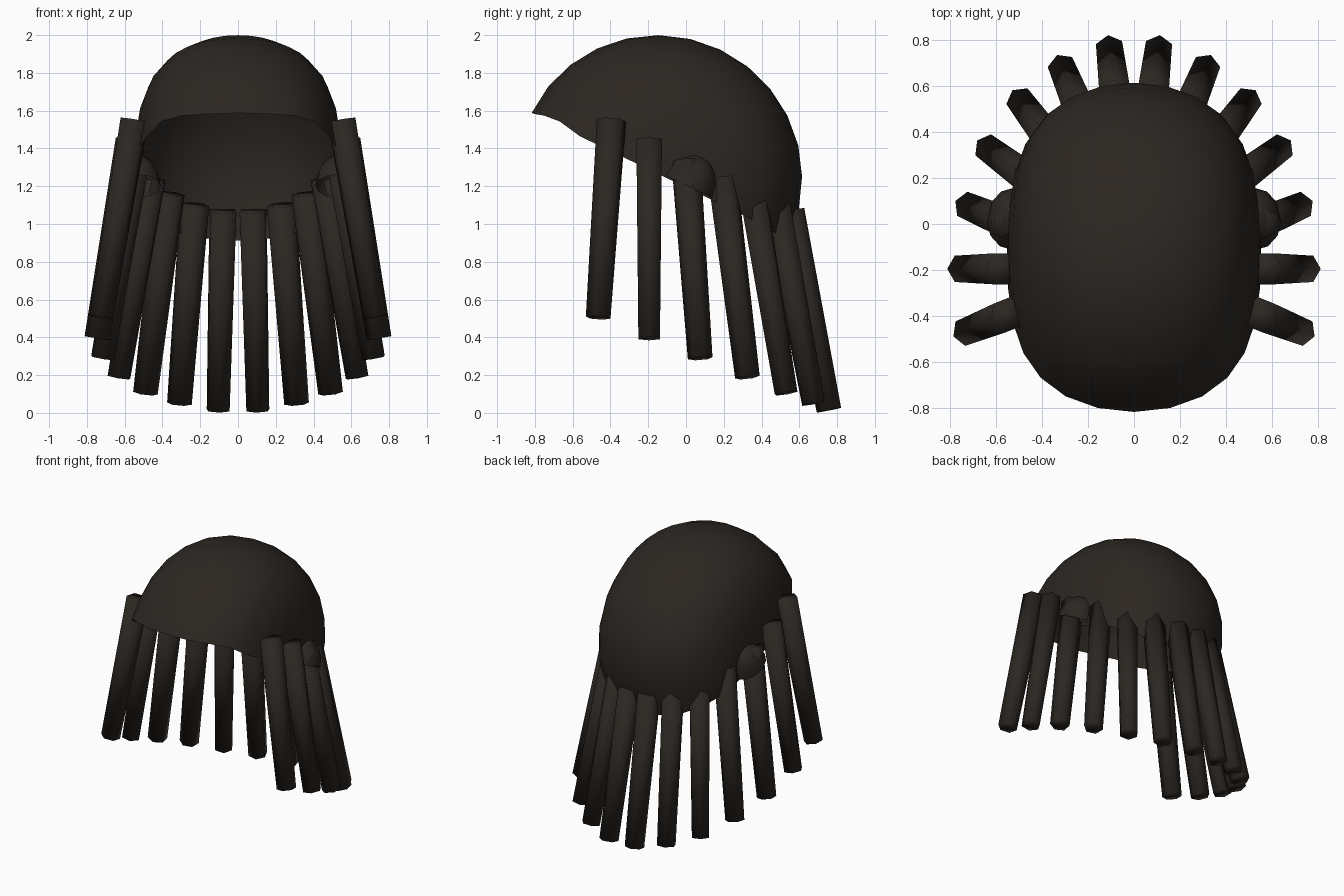
import bpy, bmesh, math
from mathutils import Matrix, Vector

if "Cube" in bpy.data.objects:
    bpy.data.objects.remove(bpy.data.objects["Cube"])

mat = bpy.data.materials.new("dark_brown")
mat.diffuse_color = (0.025, 0.02, 0.016, 1)
mat.use_nodes = True
mat.node_tree.nodes["Principled BSDF"].inputs["Base Color"].default_value = mat.diffuse_color


def finish(name, bm):
    me = bpy.data.meshes.new(name)
    for f in bm.faces:
        f.smooth = True
    bm.to_mesh(me)
    bm.free()
    ob = bpy.data.objects.new(name, me)
    bpy.context.collection.objects.link(ob)
    me.materials.append(mat)
    return ob


def half_sphere(segments, rings):
    bm = bmesh.new()
    bmesh.ops.create_uvsphere(bm, u_segments=segments, v_segments=rings, radius=1)
    low = [v for v in bm.verts if v.co.z < -0.001]
    bmesh.ops.delete(bm, geom=low, context='VERTS')
    return bm


tilt = Matrix.Rotation(math.radians(-25.7), 4, 'X')

# Open hair cap with a fuller-than-round cross-section
bm = half_sphere(28, 14)
for v in bm.verts:
    front = -v.co.y
    x = v.co.x * (1.29 - 0.29 * v.co.x ** 2)
    near_rim = max(0, 1 - v.co.z / 0.4)
    lift = 0.035 * max(0, 1 - abs(front - 0.82) / 0.17) * near_rim
    lift -= 0.02 * max(0, (v.co.y - 0.7) / 0.3) * near_rim
    p = tilt @ Vector((x * 0.553, v.co.y * 0.755, v.co.z * 0.736))
    v.co = p + Vector((0, -0.137, 1.26 + lift))
finish("hair_cap", bm)

# Hanging locks: top centre, bottom centre
locks = [
    ((0.55, -0.395, 1.55), (0.725, -0.465, 0.505)),
    ((0.57, -0.195, 1.445), (0.747, -0.195, 0.395)),
    ((0.54, 0.0, 1.335), (0.717, 0.075, 0.29)),
    ((0.455, 0.195, 1.24), (0.63, 0.325, 0.19)),
    ((0.36, 0.355, 1.16), (0.49, 0.53, 0.105)),
    ((0.23, 0.48, 1.10), (0.31, 0.675, 0.05)),
    ((0.08, 0.55, 1.07), (0.105, 0.757, 0.014)),
]


def lock(name, top, bottom):
    top, bottom = Vector(top), Vector(bottom)
    axis = (bottom - top).normalized()
    out = bottom - top
    out.z = 0
    out = (out - axis * out.dot(axis)).normalized()
    side = axis.cross(out)
    bm = bmesh.new()
    loops = []
    for centre, r in ((top, 0.078), (bottom, 0.066)):
        loops.append([bm.verts.new(centre + r * (math.cos(a) * out + math.sin(a) * side))
                      for a in (i * math.pi / 3 for i in range(6))])
    a, b = loops
    for i in range(6):
        j = (i + 1) % 6
        bm.faces.new((a[i], a[j], b[j], b[i]))
    bm.faces.new(a)
    bm.faces.new(b)
    bmesh.ops.recalc_face_normals(bm, faces=bm.faces)
    finish(name, bm)


for s, label in ((-1, "left"), (1, "right")):
    for i, (t, b) in enumerate(locks):
        lock(f"{label}_lock_{i + 1}", (s * t[0], t[1], t[2]), (s * b[0], b[1], b[2]))

    # Small open cover over the third lock
    bm = half_sphere(12, 8)
    for v in bm.verts:
        p = tilt @ Vector((v.co.x * 0.115, v.co.y * 0.14, v.co.z * 0.17))
        v.co = p + Vector((s * 0.525, 0.012, 1.2))
    finish(f"{label}_ear_cover", bm)
